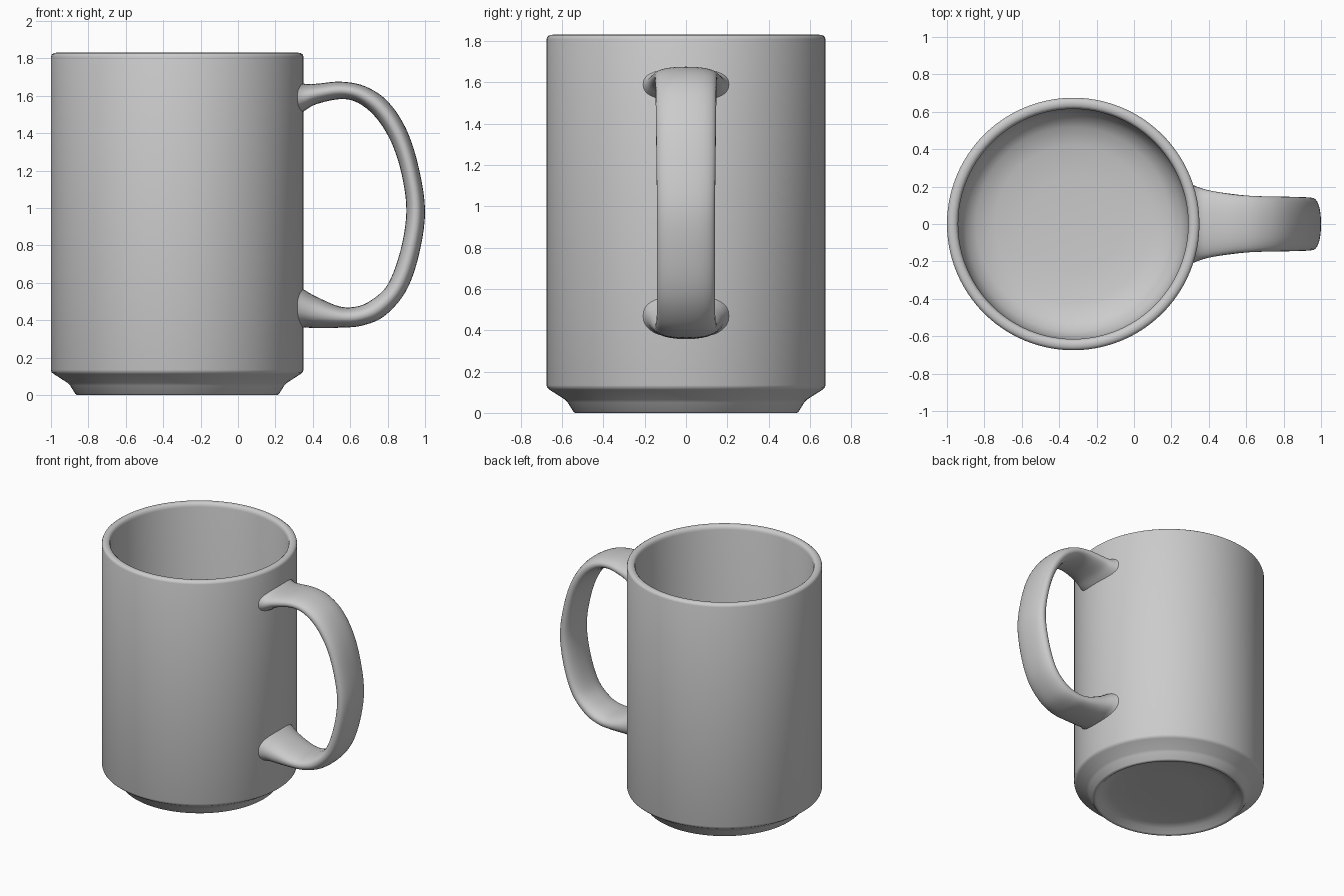
import bpy, bmesh
from math import sin, cos, pi, radians
from mathutils import Vector

if "Cube" in bpy.data.objects:
    bpy.data.objects.remove(bpy.data.objects["Cube"])

CX = -0.325  # axis of the mug body


def finish(bm, name, angle):
    bmesh.ops.recalc_face_normals(bm, faces=bm.faces)
    me = bpy.data.meshes.new(name)
    bm.to_mesh(me)
    bm.free()
    ob = bpy.data.objects.new(name, me)
    bpy.context.collection.objects.link(ob)
    bpy.ops.object.select_all(action='DESELECT')
    ob.select_set(True)
    bpy.context.view_layer.objects.active = ob
    bpy.ops.object.shade_smooth_by_angle(angle=radians(angle))
    return ob


def bridge(bm, a, b):
    n = len(a)
    for i in range(n):
        j = (i + 1) % n
        bm.faces.new((a[i], a[j], b[j], b[i]))


# Mug body: one closed profile (radius, height), from underside centre to inner floor centre
profile = [(0.25, 0.05), (0.42, 0.045), (0.485, 0.032), (0.515, 0.004), (0.525, 0),
           (0.537, 0), (0.545, 0.006), (0.572, 0.05), (0.585, 0.064), (0.66, 0.112),
           (0.671, 0.121), (0.675, 0.134), (0.675, 1.808), (0.671, 1.82), (0.66, 1.828),
           (0.645, 1.83), (0.63, 1.827), (0.62, 1.818), (0.615, 1.80), (0.615, 0.32),
           (0.605, 0.25), (0.575, 0.19), (0.52, 0.145), (0.42, 0.118), (0.25, 0.105)]
N = 96
bm = bmesh.new()
rings = [[bm.verts.new((CX + r * cos(2 * pi * i / N), r * sin(2 * pi * i / N), z))
          for i in range(N)] for r, z in profile]
for a, b in zip(rings, rings[1:]):
    bridge(bm, a, b)
for ring, z in ((rings[0], 0.052), (rings[-1], 0.1)):
    c = bm.verts.new((CX, 0, z))
    for i in range(N):
        bm.faces.new((ring[i], ring[(i + 1) % N], c))
finish(bm, "mug_body", 40)

# Handle stations: outer x, z, inner x, z, half width
stations = [(0.30, 1.70, 0.30, 1.48, .215), (0.35, 1.665, 0.35, 1.515, .195),
            (0.42, 1.664, 0.42, 1.555, .176), (0.55, 1.675, 0.55, 1.582, .156),
            (0.68, 1.65, 0.645, 1.56, .149), (0.80, 1.57, 0.74, 1.48, .147),
            (0.90, 1.42, 0.82, 1.35, .145), (0.965, 1.22, 0.875, 1.18, .143),
            (1.0, 0.98, 0.90, 0.98, .14), (0.965, 0.74, 0.868, 0.77, .14),
            (0.895, 0.55, 0.80, 0.59, .14), (0.78, 0.42, 0.71, 0.505, .142),
            (0.66, 0.37, 0.63, 0.472, .149), (0.55, 0.36, 0.54, 0.474, .158),
            (0.42, 0.357, 0.42, 0.525, .176), (0.35, 0.36, 0.35, 0.565, .195),
            (0.30, 0.345, 0.30, 0.60, .215)]


def smooth_path(pts, steps):
    """Catmull-Rom interpolation of the station tuples."""
    p = [Vector(q) for q in pts]
    p = [2 * p[0] - p[1]] + p + [2 * p[-1] - p[-2]]
    out = []
    for a, b, c, d in zip(p, p[1:], p[2:], p[3:]):
        for k in range(steps):
            t = k / steps
            out.append(0.5 * (2 * b + (c - a) * t + (2 * a - 5 * b + 4 * c - d) * t * t
                              + (3 * b - a - 3 * c + d) * t ** 3))
    return out + [p[-2]]


def power(v, e):
    return (1 if v >= 0 else -1) * abs(v) ** e


# Handle: rounded strap section swept through the stations
M = 32
bm = bmesh.new()
rings = []
for ox, oz, ix, iz, w in smooth_path(stations, 5):
    ring = []
    for i in range(M):
        a = 2 * pi * i / M
        t = 0.5 + 0.5 * power(sin(a), 0.88)
        ring.append(bm.verts.new((ix + (ox - ix) * t, w * power(cos(a), 0.88),
                                  iz + (oz - iz) * t)))
    rings.append(ring)
for a, b in zip(rings, rings[1:]):
    bridge(bm, a, b)
bm.faces.new(rings[0])
bm.faces.new(rings[-1])
finish(bm, "handle", 60)
